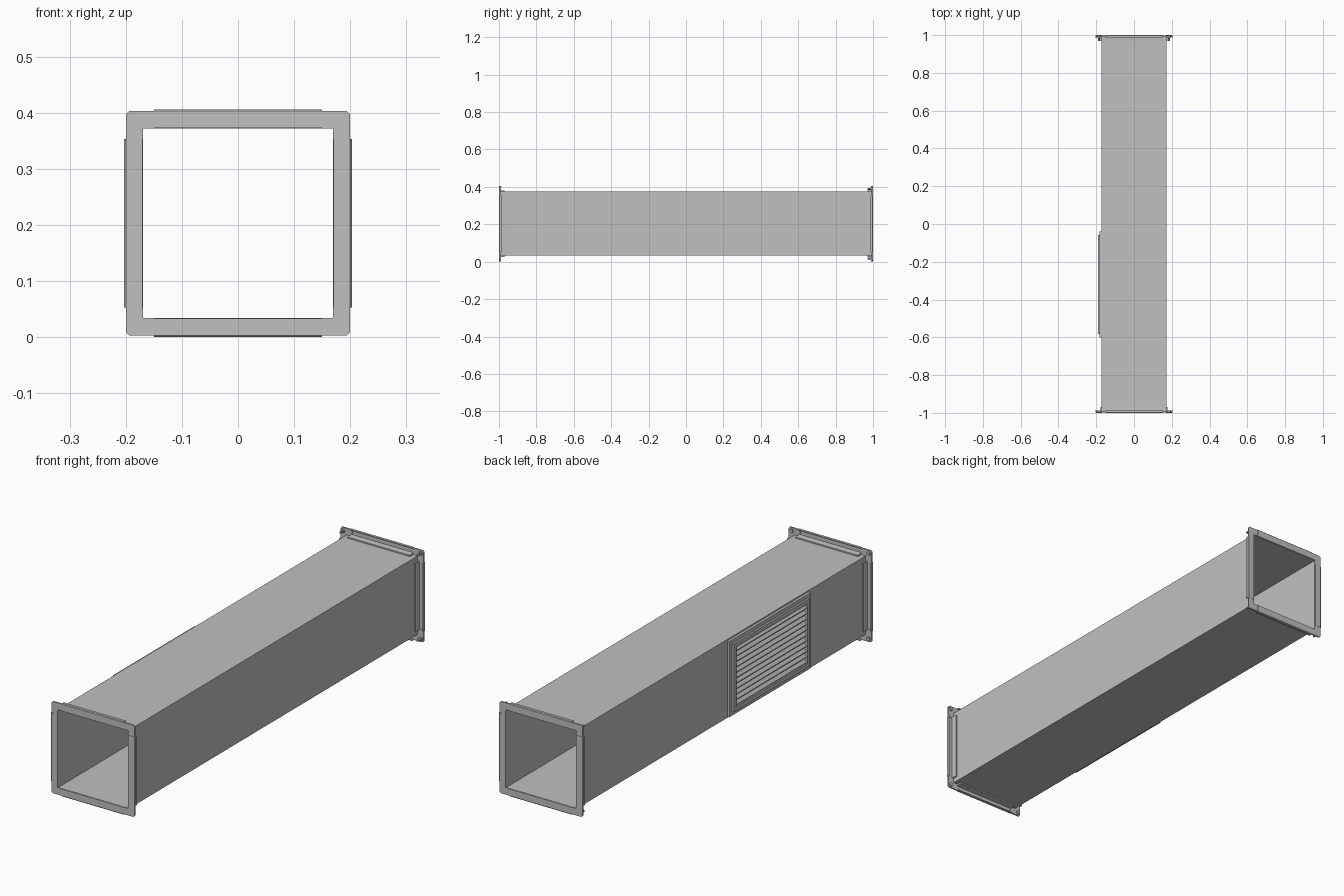
import bpy
import bmesh
from math import cos, pi, sin
from mathutils import Matrix, Vector

cube = bpy.data.objects.get("Cube")
if cube:
    bpy.data.objects.remove(cube)

# Single galvanised metal colour
metal = bpy.data.materials.new("galvanised grey")
metal.use_nodes = True
GREY = (0.53, 0.53, 0.53, 1)
metal.diffuse_color = GREY
metal.node_tree.nodes["Principled BSDF"].inputs["Base Color"].default_value = GREY

MID = 0.203      # height of the duct axis
HALF = 0.171     # half width of the duct


def finish(name, bm, matrix):
    bm.transform(matrix)
    bmesh.ops.recalc_face_normals(bm, faces=bm.faces)
    mesh = bpy.data.meshes.new(name)
    bm.to_mesh(mesh)
    bm.free()
    mesh.materials.append(metal)
    obj = bpy.data.objects.new(name, mesh)
    bpy.context.collection.objects.link(obj)
    return obj


def prism(name, outline, low, high, matrix):
    """Extrude a local XY outline along local Z."""
    bm = bmesh.new()
    a, b = [[bm.verts.new((x, y, z)) for x, y in outline] for z in (low, high)]
    bm.faces.new(a)
    bm.faces.new(b)
    for i in range(len(a)):
        j = (i + 1) % len(a)
        bm.faces.new((a[i], a[j], b[j], b[i]))
    return finish(name, bm, matrix)


def frame(name, outer, inner, low, high, matrix):
    """Rectangular tube: half sizes in local XY, extruded along local Z."""
    bm = bmesh.new()
    corners = ((-1, -1), (1, -1), (1, 1), (-1, 1))
    loops = [[bm.verts.new((sx * w, sy * h, z)) for sx, sy in corners]
             for (w, h), z in ((outer, low), (outer, high), (inner, high), (inner, low))]
    for k in range(4):
        a, b = loops[k], loops[(k + 1) % 4]
        for i in range(4):
            j = (i + 1) % 4
            bm.faces.new((a[i], a[j], b[j], b[i]))
    return finish(name, bm, matrix)


def axes(x, y, z, origin):
    """Matrix that sends the local axes to the given directions."""
    m = Matrix((x, y, z)).transposed().to_4x4()
    m.translation = Vector(origin)
    return m


# Duct body, open at both ends
along = axes((1, 0, 0), (0, 0, 1), (0, 1, 0), (0, 0, MID))
frame("duct", (HALF, HALF), (HALF - 0.002, HALF - 0.002), -0.997, 0.997, along)

# Flange cross-section: distance from axis, depth behind the end face
rail = [(0.17, 0), (0.2, 0), (0.203, 0.003), (0.203, 0.014), (0.199, 0.014),
        (0.199, 0.005), (0.179, 0.005), (0.177, 0.03), (0.17, 0.03)]
# L-shaped corner plate with a chamfered tip
corner = [(0.145, 0.17), (0.17, 0.17), (0.17, 0.145), (0.2, 0.145),
          (0.2, 0.194), (0.194, 0.2), (0.145, 0.2)]


def hexagon(radius, c):
    return [(c + radius * cos(i * pi / 3), c + radius * sin(i * pi / 3)) for i in range(6)]


# Flanges, corner plates and bolts on both ends
for end, sign in (("front", 1), ("back", -1)):
    mirror = Matrix.Translation((0, 0, MID)) @ Matrix.Diagonal((1, sign, 1, 1))
    for k in range(4):
        turn = mirror @ Matrix.Rotation(k * pi / 2, 4, 'Y')
        side = turn @ Matrix.Translation((0, -1, 0))
        prism(f"{end}_flange_rail_{k}", rail, -0.15, 0.15, side)
        flat = turn @ axes((1, 0, 0), (0, 0, 1), (0, 1, 0), (0, -1, 0))
        prism(f"{end}_corner_plate_{k}", corner, 0.001, 0.007, flat)
        prism(f"{end}_bolt_head_{k}", hexagon(0.009, 0.186), 0.006, 0.012, flat)
        if end == "back":
            prism(f"{end}_bolt_{k}", hexagon(0.005, 0.186), 0.006, 0.03, flat)

# Ventilation grille on the right side
wall = axes((0, 1, 0), (0, 0, 1), (-1, 0, 0), (0, -0.32, MID))
opening = (0.245, 0.13)
frame("grille_base_frame", (0.28, 0.165), opening, 0.17, 0.182, wall)
frame("grille_raised_frame", (0.262, 0.148), opening, 0.18, 0.19, wall)

# Louvre slats sloping down and outward
slats = 11
pitch = 2 * opening[1] / slats
slope = axes((-1, 0, 0), (0, 0, 1), (0, 1, 0), (0, -0.32, MID))
for i in range(slats):
    z = -opening[1] + (i + 0.5) * pitch
    blade = [(0.17, z + 0.011), (0.186, z - 0.007), (0.186, z - 0.01), (0.17, z + 0.007)]
    prism(f"grille_slat_{i + 1}", blade, -opening[0], opening[0], slope)
